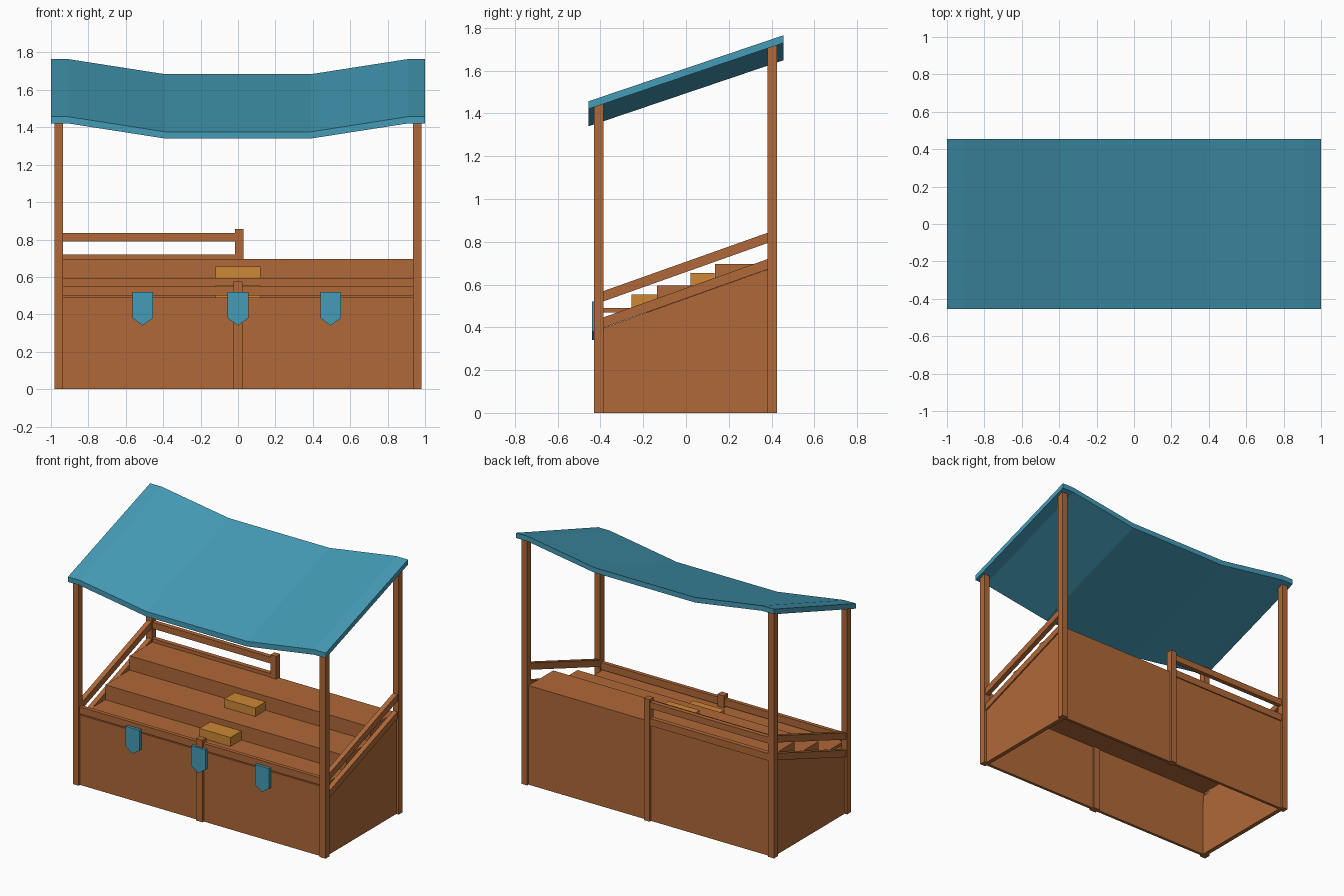
import bpy, bmesh

if "Cube" in bpy.data.objects:
    bpy.data.objects.remove(bpy.data.objects["Cube"])

def mat(name, rgb):
    m = bpy.data.materials.new(name)
    m.diffuse_color = (*rgb, 1)
    m.use_nodes = True
    m.node_tree.nodes["Principled BSDF"].inputs["Base Color"].default_value = m.diffuse_color
    return m

WOOD = mat("brown wood", (0.43, 0.14, 0.04))
CLOTH = mat("teal cloth", (0.058, 0.33, 0.47))
CRATE = mat("golden wood", (0.61, 0.25, 0.035))

def prism(name, pts, a, b, axis, m, shear=0.0):
    """Extrude a profile from a to b. axis 'x': pts are (y,z); axis 'y': pts are (x,z).
    shear raises the far end."""
    bm = bmesh.new()
    rings = []
    for t, dz in ((a, 0), (b, shear)):
        rings.append([bm.verts.new((t, p, q + dz) if axis == 'x' else (p, t, q + dz)) for p, q in pts])
    n = len(pts)
    bm.faces.new(rings[0])
    bm.faces.new(rings[1][::-1])
    for i in range(n):
        j = (i + 1) % n
        bm.faces.new((rings[0][i], rings[1][i], rings[1][j], rings[0][j]))
    bmesh.ops.recalc_face_normals(bm, faces=bm.faces)
    me = bpy.data.meshes.new(name)
    bm.to_mesh(me)
    bm.free()
    me.materials.append(m)
    ob = bpy.data.objects.new(name, me)
    bpy.context.collection.objects.link(ob)
    return ob

def box(name, x0, x1, y0, y1, z0, z1, m=WOOD):
    return prism(name, [(y0, z0), (y1, z0), (y1, z1), (y0, z1)], x0, x1, 'x', m)

# sagging sloped canopy
top = [(-1, 1.457), (-0.91, 1.457), (-0.39, 1.376), (0.39, 1.376), (0.91, 1.457), (1, 1.457)]
prism("canopy", top + [(x, z - 0.036) for x, z in reversed(top)], -0.455, 0.455, 'y', CLOTH, 0.308)

for s, side in ((-1, "left"), (1, "right")):
    # corner posts with tops cut to the roof slope
    for label, y0, y1, z in (("front", -0.43, -0.385, 1.437), ("back", 0.38, 0.425, 1.712)):
        prism(f"{side}_{label}_post", [(y0, 0), (y1, 0), (y1, z + 0.015), (y0, z)],
              s * 0.935, s * 0.98, 'x', WOOD)
    # side panel and two sloped rails
    prism(f"{side}_panel", [(-0.4, 0), (0.4, 0), (0.4, 0.677), (-0.4, 0.392)],
          s * 0.932, s * 0.962, 'x', WOOD)
    for label, z in (("lower", 0.397), ("upper", 0.520)):
        prism(f"{side}_{label}_rail",
              [(-0.39, z), (0.39, z + 0.277), (0.39, z + 0.325), (-0.39, z + 0.048)],
              s * 0.937, s * 0.971, 'x', WOOD)

# stepped display shelf
prism("stepped_shelf", [(-0.395, 0.47), (0.395, 0.47), (0.395, 0.695), (0.135, 0.695), (0.135, 0.595),
                        (-0.135, 0.595), (-0.135, 0.49), (-0.395, 0.49)], -0.935, 0.935, 'x', WOOD)

# front and back panels, rails and middle posts
box("front_panel", -0.94, 0.94, -0.415, -0.395, 0, 0.49)
box("front_rail", -0.94, 0.94, -0.42, -0.393, 0.50, 0.55)
box("front_middle_post", -0.025, 0.025, -0.43, -0.385, 0, 0.575)
box("back_panel", -0.94, 0.94, 0.39, 0.41, 0, 0.695)
box("back_lower_rail", -0.94, 0.0, 0.386, 0.418, 0.67, 0.72)
box("back_upper_rail", -0.94, 0.0, 0.386, 0.418, 0.79, 0.835)
box("back_middle_post", -0.015, 0.03, 0.38, 0.425, 0, 0.855)

# crates on the steps
box("lower_crate", -0.12, 0.12, -0.255, -0.135, 0.488, 0.553, CRATE)
box("upper_crate", -0.12, 0.12, 0.02, 0.134, 0.593, 0.655, CRATE)

# pointed pennants
for i, x in enumerate((-0.51, 0.0, 0.495)):
    prism(f"pennant_{i + 1}", [(x - 0.055, 0.52), (x + 0.055, 0.52), (x + 0.055, 0.38),
                               (x, 0.34), (x - 0.055, 0.38)], -0.44, -0.418, 'y', CLOTH)
